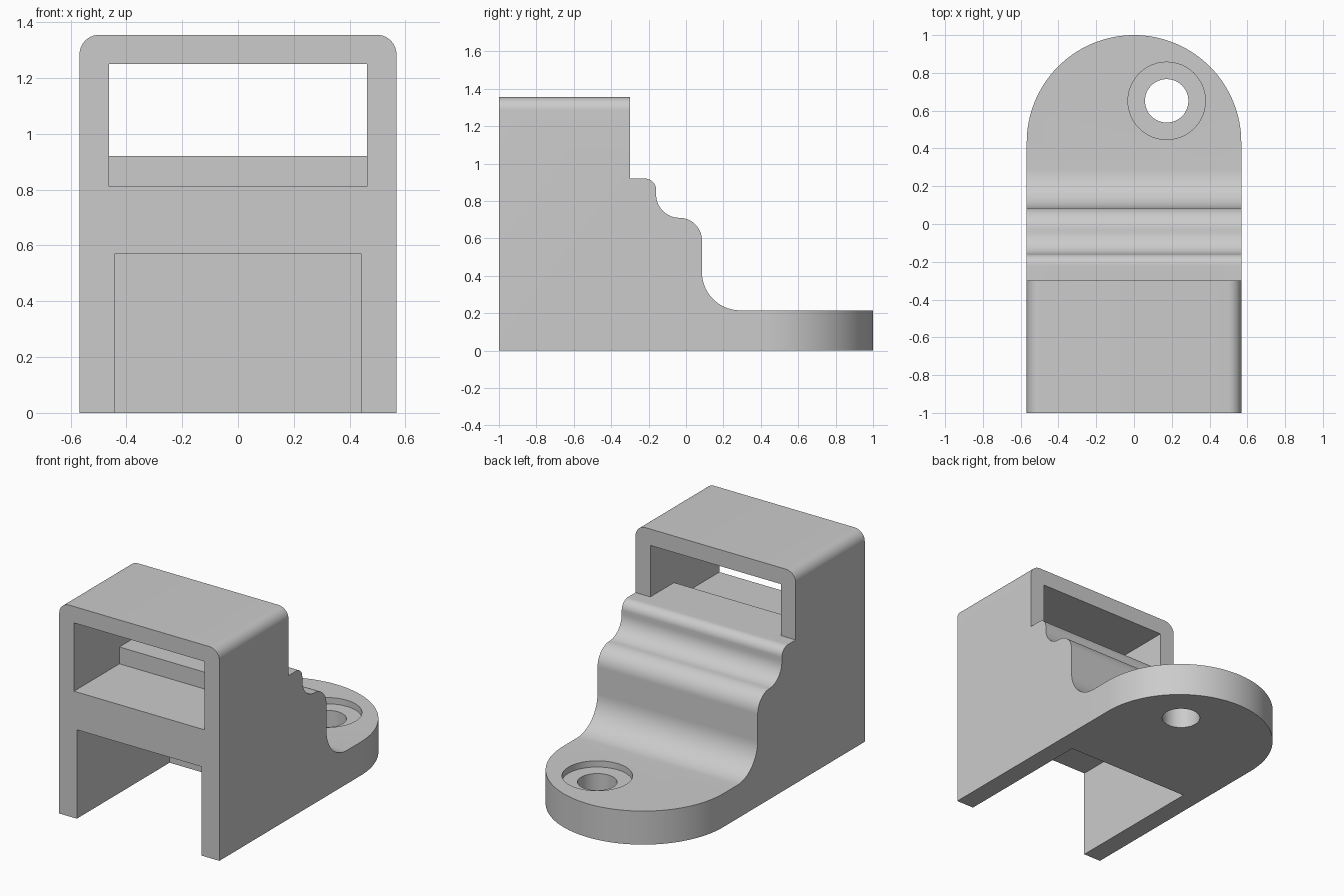
import bpy, bmesh
from math import radians, cos, sin
from mathutils import Vector

cube = bpy.data.objects.get("Cube")
if cube:
    bpy.data.objects.remove(cube, do_unlink=True)

HALF, TOP, STEP_Y = 0.568, 1.355, -0.30

grey = bpy.data.materials.new("light_grey")
grey.use_nodes = True
colour = (0.6, 0.6, 0.6, 1)
grey.diffuse_color = colour
next(n for n in grey.node_tree.nodes if n.type == 'BSDF_PRINCIPLED').inputs["Base Color"].default_value = colour


def arc(cx, cy, r, start, end, steps=14):
    angles = [radians(start + (end - start) * i / steps) for i in range(steps + 1)]
    return [(cx + r * cos(a), cy + r * sin(a)) for a in angles]


def prism(name, outline, axis, low, high):
    """Extrude an outline along x (points are y, z) or along z (points are x, y)."""
    place = (lambda p: (low, *p)) if axis == 'x' else (lambda p: (*p, low))
    shift = Vector((high - low, 0, 0) if axis == 'x' else (0, 0, high - low))
    bm = bmesh.new()
    face = bm.faces.new([bm.verts.new(place(p)) for p in outline])
    out = bmesh.ops.extrude_face_region(bm, geom=[face])
    bmesh.ops.translate(bm, vec=shift, verts=[g for g in out["geom"] if isinstance(g, bmesh.types.BMVert)])
    bmesh.ops.recalc_face_normals(bm, faces=bm.faces)
    mesh = bpy.data.meshes.new(name)
    bm.to_mesh(mesh)
    bm.free()
    mesh.materials.append(grey)
    obj = bpy.data.objects.new(name, mesh)
    bpy.context.collection.objects.link(obj)
    return obj


def combine(body, tool, operation):
    mod = body.modifiers.new(tool.name, 'BOOLEAN')
    mod.operation, mod.solver, mod.object = operation, 'EXACT', tool
    bpy.context.view_layer.objects.active = body
    bpy.ops.object.modifier_apply(modifier=mod.name)
    bpy.data.objects.remove(tool, do_unlink=True)


# Plan of the bracket: straight sides and a semicircular tip
plan = [(-HALF, -1), (HALF, -1)] + arc(0, 1 - HALF, HALF, 0, 180, 64)
body = prism("bracket_body", plan, 'z', 0, 1.6)

# Stepped side profile with flowing curves
side = [(-1.2, -0.2), (1.2, -0.2), (1.2, 0.215)]
side += arc(0.29, 0.42, 0.205, 270, 180)
side += arc(-0.035, 0.59, 0.12, 0, 90)
side += arc(-0.035, 0.835, 0.125, 270, 180)[1:]
side += arc(-0.22, 0.86, 0.06, 0, 90)
side += [(STEP_Y, 0.92), (STEP_Y, TOP), (-1.2, TOP)]
combine(body, prism("side_profile", side, 'x', -0.8, 0.8), 'INTERSECT')

# Rounded long edges on top
bm = bmesh.new()
bm.from_mesh(body.data)
rims = [e for e in bm.edges
        if all(abs(v.co.z - TOP) < 1e-3 and abs(abs(v.co.x) - HALF) < 1e-3 for v in e.verts)
        and e.verts[0].co.x * e.verts[1].co.x > 0]
bmesh.ops.bevel(bm, geom=rims, offset=0.07, segments=10, profile=0.5, affect='EDGES')
bm.to_mesh(body.data)
bm.free()

# Window with a raised sill at the back
window = [(-1.2, 0.812), (-0.54, 0.812), (-0.54, 0.92), (-0.25, 0.92), (-0.25, 1.25), (-1.2, 1.25)]
combine(body, prism("window", window, 'x', -0.463, 0.463), 'DIFFERENCE')

# Open slot underneath
slot = [(-1.2, -0.2), (-0.06, -0.2), (-0.06, 0.57), (-1.2, 0.57)]
combine(body, prism("slot", slot, 'x', -0.443, 0.443), 'DIFFERENCE')

# Screw hole and its recess
for name, radius, low in (("recess", 0.205, 0.175), ("hole", 0.115, -0.2)):
    ring = arc(0.173, 0.652, radius, 0, 360, 48)[:-1]
    combine(body, prism(name, ring, 'z', low, 0.4), 'DIFFERENCE')

bpy.ops.object.select_all(action='DESELECT')
body.select_set(True)
bpy.context.view_layer.objects.active = body
bpy.ops.object.shade_smooth_by_angle(angle=radians(30))
